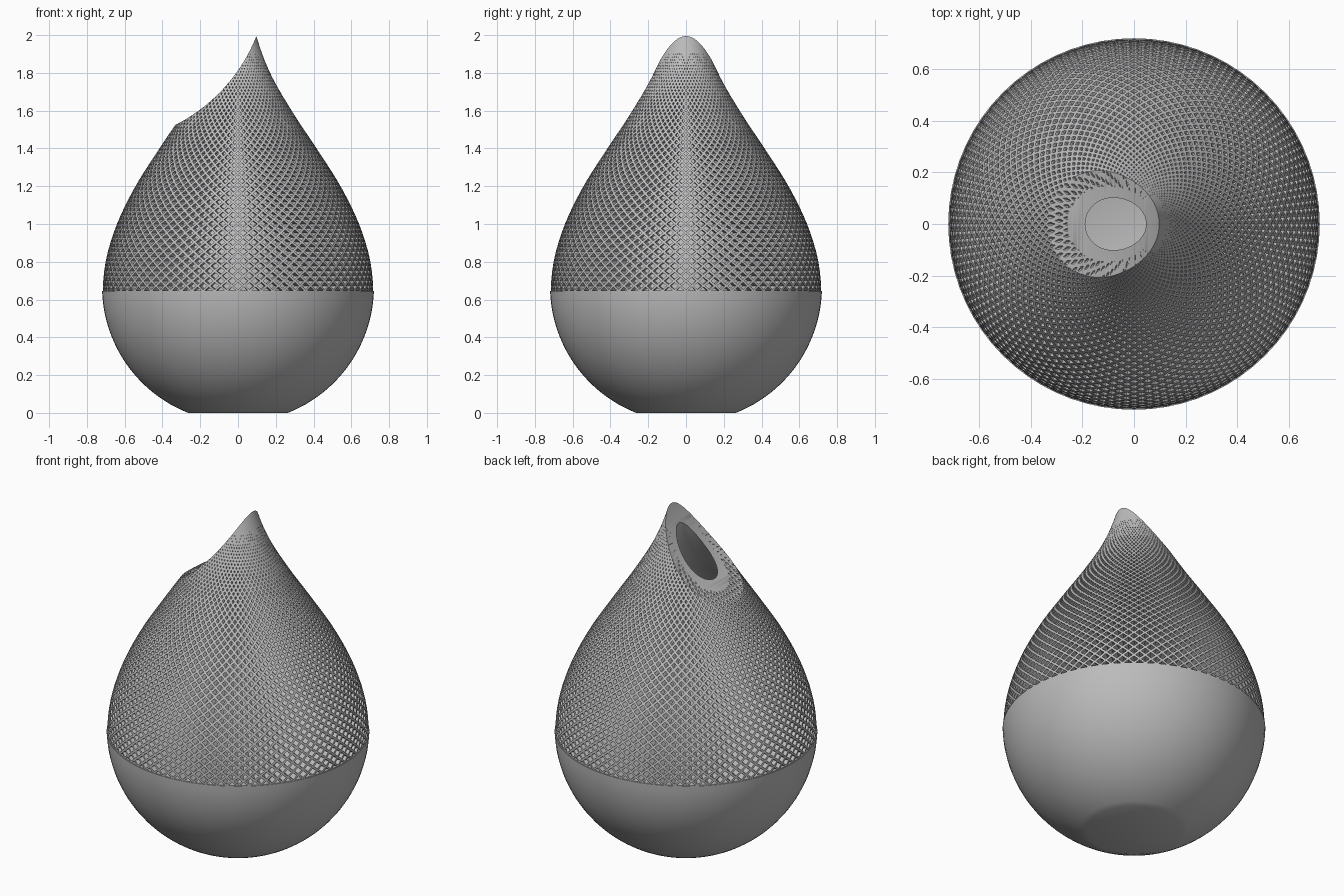
import bpy, bmesh, math
from mathutils import Vector

if "Cube" in bpy.data.objects:
    bpy.data.objects.remove(bpy.data.objects["Cube"])

N = 72                 # lattice columns
LIP = 0.645            # height of the bowl rim
BOWL_R, BOWL_Z = 0.72, 0.67
RADII = [0.70, 0.72, 0.705, 0.645, 0.547, 0.42, 0.288, 0.174, 0.1, 0.06, 0.04]

grey = bpy.data.materials.new("matte grey")
grey.use_nodes = True
COLOR = (0.5, 0.5, 0.5, 1)
grey.diffuse_color = COLOR
grey.node_tree.nodes["Principled BSDF"].inputs["Base Color"].default_value = COLOR


def drop_radius(z):
    """Smooth teardrop radius; control radii are 0.2 apart from z = 0.4."""
    f = (z - 0.4) / 0.2
    k = max(1, min(int(f), len(RADII) - 3))
    t = f - k
    a, b, c, d = RADII[k - 1:k + 3]
    return b + 0.5 * t * (c - a + t * (2 * a - 5 * b + 4 * c - d + t * (3 * (b - c) + d - a)))


def bowl_radius(z, r=BOWL_R):
    return math.sqrt(r * r - (z - BOWL_Z) ** 2)


def ring(bm, r, z, phase=0.0):
    step = 2 * math.pi / N
    return [bm.verts.new((r * math.cos((i + phase) * step), r * math.sin((i + phase) * step), z))
            for i in range(N)]


def bridge(bm, a, b):
    for i in range(N):
        j = (i + 1) % N
        bm.faces.new((a[i], a[j], b[j], b[i]))


def finish(bm, name):
    bmesh.ops.recalc_face_normals(bm, faces=bm.faces)
    mesh = bpy.data.meshes.new(name)
    bm.to_mesh(mesh)
    bm.free()
    mesh.materials.append(grey)
    obj = bpy.data.objects.new(name, mesh)
    bpy.context.collection.objects.link(obj)
    return obj


def pit(bm, corners):
    """Sink a horizontal pocket into one lattice cell, leaving ribs around it."""
    mid = sum((v.co for v in corners), Vector()) / len(corners)
    r = mid.xy.length
    scale = 1 - 0.3 * (0.72 / r) ** 0.6
    if scale < 0.15 or mid.z > 1.95:
        bm.faces.new(corners)
        return
    inward = Vector((-mid.x, -mid.y, 0)).normalized() * min(0.05, 0.25 * r)
    mouth = [bm.verts.new(mid.lerp(v.co, scale)) for v in corners]
    floor = [bm.verts.new(v.co + inward) for v in mouth]
    n = len(corners)
    for outer, inner in ((corners, mouth), (mouth, floor)):
        for i in range(n):
            j = (i + 1) % n
            bm.faces.new((outer[i], outer[j], inner[j], inner[i]))
    bm.faces.new(floor)


# Smooth bowl with a flat base
bm = bmesh.new()
STEPS = 24
low = math.acos(BOWL_Z / BOWL_R)
high = math.acos((BOWL_Z - LIP) / BOWL_R)
bowl = []
for s in range(STEPS + 1):
    a = low + (high - low) * s / STEPS
    bowl.append(ring(bm, BOWL_R * math.sin(a), BOWL_Z - BOWL_R * math.cos(a)))
bm.faces.new(bowl[0])
for a, b in zip(bowl, bowl[1:]):
    bridge(bm, a, b)

# Lattice rows, alternately shifted by half a cell and closing up towards the tip
rows, z = [], LIP
while z < 2.06 or len(rows) % 2 == 0:
    rows.append(ring(bm, drop_radius(z) - 0.004, z, 0.5 * (len(rows) % 2)))
    z += 0.027 - 0.0095 * (z - LIP)
bridge(bm, bowl[-1], rows[0])
for i in range(N):
    j = (i + 1) % N
    pit(bm, (rows[0][i], rows[0][j], rows[1][i]))
    bm.faces.new((rows[-1][j], rows[-1][i], rows[-2][i]))
for k in range(len(rows) - 2):
    odd = k % 2
    for i in range(N):
        pit(bm, (rows[k][i], rows[k + 1][(i + odd) % N],
                 rows[k + 2][i], rows[k + 1][(i - 1 + odd) % N]))
bm.faces.new(rows[-1])
vase = finish(bm, "vase_body")

# Hollow interior
bm = bmesh.new()
WALL = 0.09
hollow = []
for s in range(49):
    z = 0.1 + s * 0.042
    r = bowl_radius(z, BOWL_R - WALL) if z < LIP else drop_radius(z) - WALL
    hollow.append(ring(bm, max(r, 0.008), z))
for a, b in zip(hollow, hollow[1:]):
    bridge(bm, a, b)
bm.faces.new(hollow[0])
bm.faces.new(hollow[-1])
cavity = finish(bm, "cavity_cutter")

# Curved slanting mouth
bpy.ops.mesh.primitive_cylinder_add(vertices=256, radius=0.9, depth=1.2,
                                    location=(-0.739, 0, 2.327),
                                    rotation=(math.pi / 2, 0, 0))
mouth_cutter = bpy.context.object
mouth_cutter.name = "mouth_cutter"
mouth_cutter.data.materials.append(grey)

bpy.ops.object.select_all(action='DESELECT')
bpy.context.view_layer.objects.active = vase
vase.select_set(True)
for cutter in (cavity, mouth_cutter):
    cutter.hide_render = True
    mod = vase.modifiers.new("cut", 'BOOLEAN')
    mod.operation = 'DIFFERENCE'
    mod.solver = 'MANIFOLD'
    mod.object = cutter
    bpy.ops.object.modifier_apply(modifier=mod.name)
    bpy.data.objects.remove(cutter)

bpy.ops.object.shade_smooth_by_angle(angle=math.radians(30))
